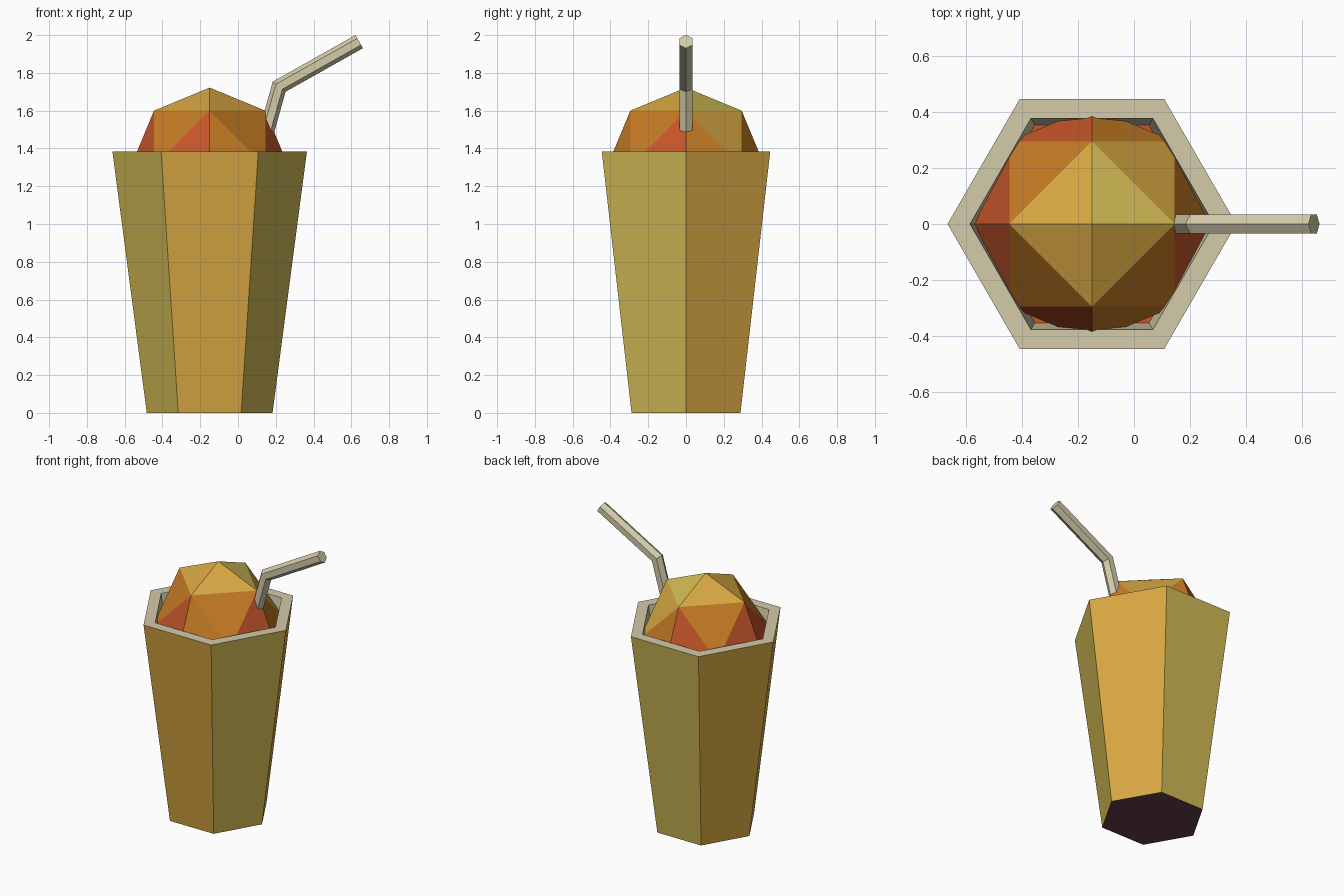
import bpy, bmesh, math
from mathutils import Vector

if "Cube" in bpy.data.objects:
    bpy.data.objects.remove(bpy.data.objects["Cube"])

CX = -0.15  # cup axis


def srgb(c):
    c /= 255
    return c / 12.92 if c <= 0.04045 else ((c + 0.055) / 1.055) ** 2.4


def material(name, r, g, b):
    m = bpy.data.materials.new(name)
    m.diffuse_color = (srgb(r), srgb(g), srgb(b), 1)
    m.use_nodes = True
    m.node_tree.nodes["Principled BSDF"].inputs["Base Color"].default_value = m.diffuse_color
    return m


gold = material("gold", 215, 167, 66)
yellow = material("yellow", 208, 186, 84)
orange = material("orange", 198, 124, 36)
red = material("red_orange", 198, 86, 42)
beige = material("beige", 212, 203, 170)
plum = material("dark_plum", 100, 62, 76)


def finish(name, bm, mats):
    me = bpy.data.meshes.new(name)
    bm.to_mesh(me)
    bm.free()
    for m in mats:
        me.materials.append(m)
    ob = bpy.data.objects.new(name, me)
    bpy.context.collection.objects.link(ob)
    return ob


def hex_ring(bm, r, z):
    return [bm.verts.new((CX + r * math.cos(i * math.pi / 3),
                          r * math.sin(i * math.pi / 3), z)) for i in range(6)]


def bridge(bm, a, b, mat_rule):
    n = len(a)
    for i in range(n):
        f = bm.faces.new((a[i], a[(i + 1) % n], b[(i + 1) % n], b[i]))
        f.material_index = mat_rule(i)


# Cup: tapered hexagon with alternating panels, rim, inner wall and drink surface
bm = bmesh.new()
base = hex_ring(bm, 0.333, 0)
rim = hex_ring(bm, 0.515, 1.385)
lip = hex_ring(bm, 0.435, 1.385)
level = hex_ring(bm, 0.407, 1.19)
bridge(bm, base, rim, lambda i: i % 2)
bridge(bm, rim, lip, lambda i: 2)
bridge(bm, lip, level, lambda i: 2)
bm.faces.new(level).material_index = 3
bm.faces.new(base[::-1]).material_index = 4
finish("cup", bm, [gold, yellow, beige, red, plum])

# Scoop: octahedron split once and pushed out to a sphere
R = 0.417
bm = bmesh.new()
top, bottom = bm.verts.new((0, 0, 1)), bm.verts.new((0, 0, -1))
belt = [bm.verts.new(p) for p in ((1, 0, 0), (0, 1, 0), (-1, 0, 0), (0, -1, 0))]
for i in range(4):
    a, b = belt[i], belt[(i + 1) % 4]
    bm.faces.new((a, b, top))
    bm.faces.new((b, a, bottom))
bmesh.ops.subdivide_edges(bm, edges=bm.edges[:], cuts=1, use_grid_fill=True)
for v in bm.verts:
    v.co = v.co.normalized() * R
bm.normal_update()
for f in bm.faces:
    n, c = f.normal, f.calc_center_median()
    corner = c.x > 0 and c.y > 0
    sector = int((math.atan2(c.y, c.x) % math.tau) / (math.pi / 4))
    if n.z > 0.8:                              # crown facets
        f.material_index = 1 if corner else 0
    elif max(abs(n.x), abs(n.y)) > 0.8:        # lower side facets
        f.material_index = 3 if sector in (2, 3, 4, 5, 7) else 2
    else:                                      # diagonal facets
        f.material_index = 0 if corner else 2
scoop = finish("scoop", bm, [gold, yellow, orange, red])
scoop.location = (CX, 0, 1.305)

# Straw: bent six-sided tube with a mitred elbow
SR = 0.04
path = [Vector((0.098, 0, 1.30)), Vector((0.218, 0, 1.727)), Vector((0.642, 0, 1.9655))]
dirs = [(path[1] - path[0]).normalized(), (path[2] - path[1]).normalized()]
side = [Vector((-d.z, 0, d.x)) for d in dirs]
mid = (side[0] + side[1]).normalized()
mitres = [side[0], mid / mid.dot(side[0]), side[1]]
bm = bmesh.new()
rings = []
for p, m in zip(path, mitres):
    angles = [i * math.pi / 3 for i in range(6)]
    rings.append([bm.verts.new(p + m * SR * math.cos(t) + Vector((0, SR * math.sin(t), 0)))
                  for t in angles])
bridge(bm, rings[0], rings[1], lambda i: 0)
bridge(bm, rings[1], rings[2], lambda i: 0)
bm.faces.new(rings[0])
bm.faces.new(rings[2])
bmesh.ops.recalc_face_normals(bm, faces=bm.faces[:])
finish("straw", bm, [beige])
